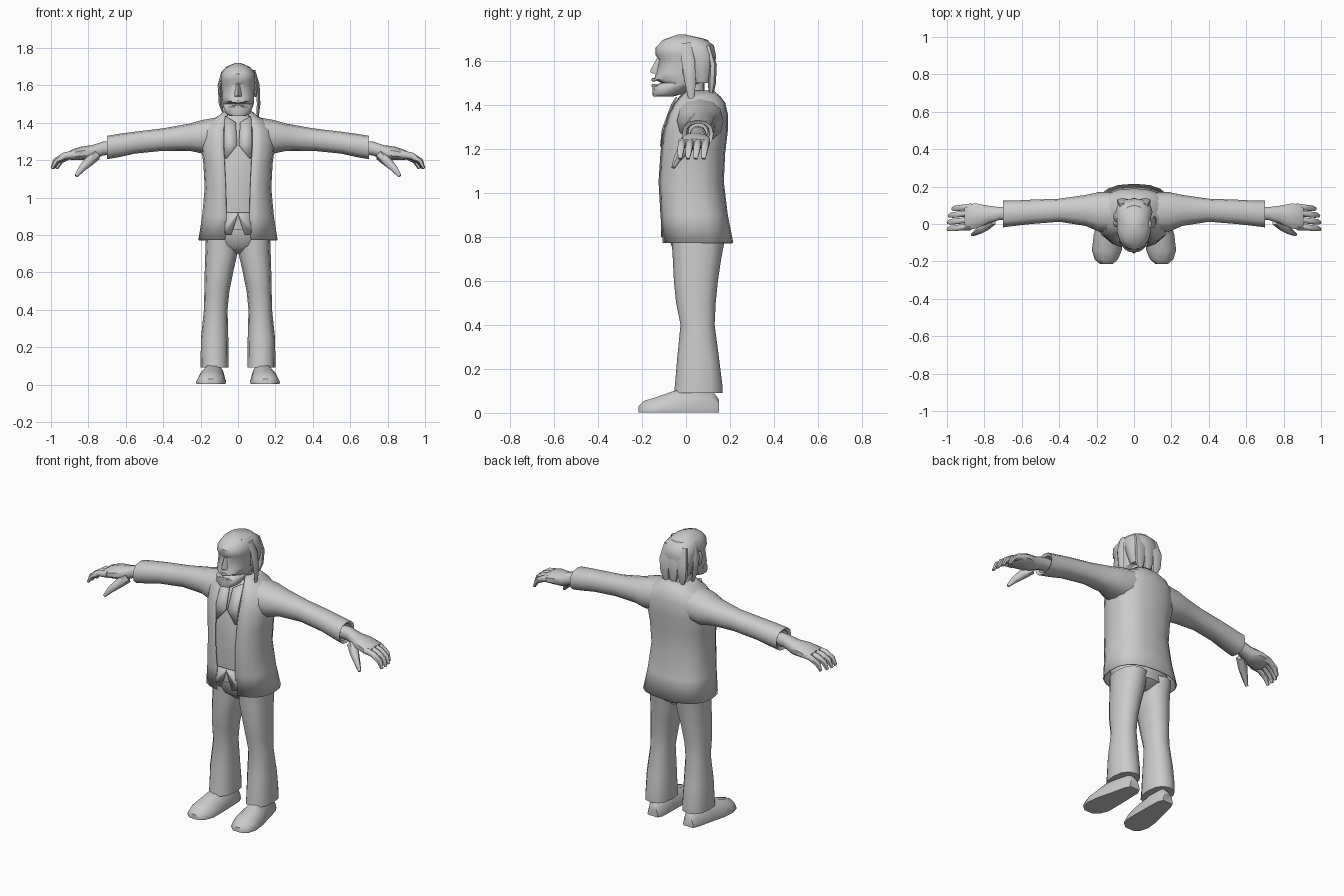
import bpy, bmesh, math
from mathutils import Vector

GREY = bpy.data.materials.new("plain_grey")
GREY.diffuse_color = (0.6, 0.6, 0.6, 1)


def spow(v, p):
    return math.copysign(abs(v) ** p, v)


def oval(u0, u1, v0, v1, n=12, p=0.85, gap=0):
    """Rounded section; a gap leaves it open around the low-v side."""
    a, b, cu, cv = (u1 - u0) / 2, (v1 - v0) / 2, (u0 + u1) / 2, (v0 + v1) / 2
    g = math.asin(min(1, (gap / a) ** (1 / p))) if gap else 0
    pts = []
    for i in range(n):
        t = -math.pi / 2 + g + (2 * math.pi - 2 * g) * i / ((n - 1) if gap else n)
        pts.append((cu + a * spow(math.cos(t), p), cv + b * spow(math.sin(t), p)))
    return pts


def flat_z(z, x0, x1, y0, y1, **k):
    return [(x, y, z) for x, y in oval(x0, x1, y0, y1, **k)]


def flat_x(x, y0, y1, z0, z1, **k):
    return [(x, y, z) for y, z in oval(y0, y1, z0, z1, **k)]


def loft(name, rings, caps=(True, True), closed=True, mirror=False, thick=0, angle=42):
    bm = bmesh.new()
    vs = [[bm.verts.new(p) for p in r] for r in rings]
    n = len(vs[0])
    for a, b in zip(vs, vs[1:]):
        for i in range(n if closed else n - 1):
            j = (i + 1) % n
            bm.faces.new((a[i], a[j], b[j], b[i]))
    if caps[0]:
        bm.faces.new(vs[0][::-1])
    if caps[1]:
        bm.faces.new(vs[-1])
    if closed:
        bmesh.ops.recalc_face_normals(bm, faces=bm.faces)
    me = bpy.data.meshes.new(name)
    bm.to_mesh(me)
    bm.free()
    me.materials.append(GREY)
    me.shade_smooth()
    me.set_sharp_from_angle(angle=math.radians(angle))
    ob = bpy.data.objects.new(name, me)
    bpy.context.collection.objects.link(ob)
    if thick:
        ob.modifiers.new("thickness", 'SOLIDIFY').thickness = thick
    if mirror:
        ob.modifiers.new("mirror", 'MIRROR')
    return ob


def strand(name, path, sizes, side=(1, 0, 0), n=6, mirror=False):
    """Tapered limb along a path; sizes are (half width along side, half depth)."""
    pts = [Vector(p) for p in path]
    rings = []
    for i, c in enumerate(pts):
        d = (pts[min(i + 1, len(pts) - 1)] - pts[max(i - 1, 0)]).normalized()
        s = Vector(side)
        s = (s - d * s.dot(d)).normalized()
        o = d.cross(s)
        w, h = sizes[i]
        rings.append([c + s * u + o * v for u, v in oval(-w, w, -h, h, n=n, p=1)])
    return loft(name, rings, mirror=mirror, angle=60)


# Trouser legs, flared at the hem, and the hips
legs = [(0.09, 0.05, 0.2, -0.055, 0.165), (0.13, 0.05, 0.2, -0.05, 0.165),
        (0.25, 0.052, 0.198, -0.04, 0.15), (0.4, 0.056, 0.182, -0.025, 0.13),
        (0.5, 0.046, 0.18, -0.045, 0.135), (0.6, 0.026, 0.178, -0.055, 0.145),
        (0.7, 0.003, 0.175, -0.06, 0.16), (0.78, 0.0, 0.172, -0.065, 0.175)]
loft("trouser_legs", [flat_z(*r) for r in legs], mirror=True)
loft("hips", [flat_z(0.7, -0.06, 0.06, -0.01, 0.11), flat_z(0.74, -0.165, 0.165, -0.06, 0.165),
              flat_z(0.82, -0.17, 0.17, -0.085, 0.17), flat_z(0.9, -0.16, 0.16, -0.085, 0.15)])

# Shoes, lofted heel to toe over a flat sole
shoe = [(0.15, 0.12, 0.035, 0.06), (0.12, 0.12, 0.05, 0.1), (0.02, 0.13, 0.064, 0.115),
        (-0.06, 0.14, 0.076, 0.098), (-0.14, 0.145, 0.08, 0.07), (-0.19, 0.148, 0.062, 0.055),
        (-0.215, 0.148, 0.032, 0.03)]
loft("shoes", [[(cx + w * u, y, max(h * v, 0.002)) for u, v in
                ((-0.95, 0), (-1, 0.2), (-0.78, 0.65), (-0.35, 1), (0.35, 1), (0.78, 0.65), (1, 0.2), (0.95, 0))]
               for y, cx, w, h in shoe], mirror=True)

# Shirt body with a narrowing neckline
shirt = [(0.83, 0.16, -0.1, 0.16), (0.95, 0.155, -0.108, 0.14), (1.1, 0.155, -0.11, 0.14),
         (1.25, 0.165, -0.1, 0.16), (1.35, 0.14, -0.075, 0.16), (1.41, 0.1, -0.05, 0.14),
         (1.44, 0.065, -0.03, 0.11)]
loft("shirt", [flat_z(z, -w, w, a, b) for z, w, a, b in shirt])
# Pointed shirt tails and collar points
loft("shirt_tails", [[(0.0, -0.108, 0.92), (0.07, -0.104, 0.92)],
                     [(0.004, -0.108, 0.9), (0.07, -0.108, 0.84)],
                     [(0.035, -0.108, 0.8), (0.072, -0.1, 0.8)]],
     caps=(False, False), closed=False, mirror=True, thick=0.006)
loft("shirt_collar", [[(0.012, -0.062, 1.4), (0.07, -0.04, 1.435)],
                      [(0.004, -0.105, 1.28), (0.075, -0.1, 1.3)],
                      [(0.06, -0.112, 1.21), (0.07, -0.108, 1.21)]],
     caps=(False, False), closed=False, mirror=True, thick=0.006)

# Open jacket, hem to collar
jacket = [(0.772, 0.212, -0.11, 0.215, 0.07), (0.9, 0.192, -0.12, 0.19, 0.062),
          (1.05, 0.178, -0.13, 0.172, 0.066), (1.18, 0.185, -0.122, 0.178, 0.072),
          (1.28, 0.198, -0.11, 0.19, 0.078), (1.36, 0.19, -0.085, 0.19, 0.078),
          (1.41, 0.15, -0.06, 0.178, 0.07), (1.44, 0.1, -0.035, 0.155, 0.06),
          (1.465, 0.072, -0.015, 0.125, 0.05)]
loft("jacket_body", [flat_z(z, -w, w, a, b, n=19, p=0.8, gap=g) for z, w, a, b, g in jacket],
     caps=(False, False), closed=False, thick=0.006)

# Sleeves with an open, slightly flared cuff
sleeve = [(0.07, -0.045, 0.17, 1.24, 1.435), (0.19, -0.04, 0.17, 1.235, 1.415),
          (0.26, -0.01, 0.155, 1.25, 1.395), (0.4, 0.012, 0.135, 1.25, 1.37),
          (0.55, 0.0, 0.13, 1.235, 1.352), (0.64, -0.01, 0.125, 1.215, 1.34),
          (0.7, -0.018, 0.125, 1.205, 1.33)]
loft("sleeves", [flat_x(*r) for r in sleeve] + [flat_x(0.69, 0.0, 0.108, 1.222, 1.315),
     flat_x(0.64, 0.01, 0.1, 1.235, 1.315)], mirror=True)

# Hands: wrist and palm, then drooping fingers and a thumb
palm = [(0.62, 0.02, 0.09, 1.235, 1.305), (0.72, 0.02, 0.092, 1.225, 1.3),
        (0.78, 0.0, 0.1, 1.2, 1.28), (0.84, -0.025, 0.112, 1.2, 1.272),
        (0.89, -0.035, 0.11, 1.2, 1.255), (0.905, -0.03, 0.105, 1.205, 1.245)]
loft("hands", [flat_x(*r, n=10) for r in palm], mirror=True)
for i, name in enumerate(("index", "middle", "ring", "little")):
    y, r = -0.016 + 0.036 * i, (0.0, 0.0, -0.006, -0.025)[i]
    strand(name + "_fingers", [(0.87, y, 1.23), (0.93 + r, y - 0.003, 1.222),
           (0.975 + r, y - 0.008, 1.195), (0.995 + r, y - 0.012, 1.155)],
           [(0.02, 0.022), (0.018, 0.019), (0.017, 0.016), (0.01, 0.008)], side=(0, 1, 0), mirror=True)
strand("thumbs", [(0.76, 0.02, 1.225), (0.8, -0.015, 1.19), (0.835, -0.04, 1.155), (0.865, -0.058, 1.115)],
       [(0.03, 0.028), (0.026, 0.026), (0.018, 0.019), (0.009, 0.009)], side=(0, 1, 0), mirror=True)

# Neck and head: jaw, mouth notch, nose, brow and crown
loft("neck", [flat_z(1.36, -0.07, 0.07, -0.03, 0.11), flat_z(1.43, -0.055, 0.055, -0.025, 0.085),
              flat_z(1.54, -0.055, 0.055, -0.03, 0.085)])
head = [(1.437, 0.045, -0.15, -0.06), (1.45, 0.068, -0.153, -0.02), (1.485, 0.08, -0.152, 0.05),
        (1.5, 0.084, -0.112, 0.08), (1.515, 0.086, -0.145, 0.085), (1.545, 0.088, -0.137, 0.1),
        (1.605, 0.09, -0.123, 0.11), (1.625, 0.094, -0.138, 0.115), (1.66, 0.092, -0.138, 0.118),
        (1.695, 0.07, -0.105, 0.1), (1.717, 0.018, -0.045, 0.0)]
loft("head", [flat_z(z, -w, w, a, b, n=14, p=0.9) for z, w, a, b in head])
loft("nose", [[(-0.022, -0.13, 1.54), (0, -0.16, 1.545), (0.022, -0.13, 1.54)],
              [(-0.018, -0.13, 1.56), (0, -0.161, 1.56), (0.018, -0.13, 1.56)],
              [(-0.009, -0.115, 1.615), (0, -0.13, 1.615), (0.009, -0.115, 1.615)]])
for name, z in (("upper_lip", 1.514), ("lower_lip", 1.488)):
    strand(name, [(-0.042, -0.128, z - 0.002), (0, -0.15, z), (0.042, -0.128, z - 0.002)],
           [(0.003, 0.003), (0.009, 0.008), (0.003, 0.003)], side=(0, 0, 1))
strand("ears", [(0.09, 0.0, 1.62), (0.1, 0.005, 1.59), (0.092, -0.005, 1.54)],
       [(0.008, 0.012), (0.01, 0.022), (0.006, 0.01)], mirror=True)

# Swept-back hair and the hanging locks
hair = [(1.5, 0.075, 0.03, 0.115), (1.56, 0.092, 0.01, 0.128), (1.62, 0.099, -0.01, 0.137),
        (1.67, 0.09, -0.06, 0.127), (1.7, 0.062, -0.08, 0.085), (1.719, 0.015, -0.04, 0.0)]
loft("hair_cap", [flat_z(z, -w, w, a, b) for z, w, a, b in hair])
for x, end, z in ((-0.06, -0.05, 1.43), (0.0, 0.012, 1.4), (0.058, 0.048, 1.42)):
    strand("back_hair_lock", [(x * 0.9, 0.1, 1.67), (x, 0.122, 1.58), (x, 0.118, 1.5), (end, 0.11, z)],
           [(0.025, 0.012), (0.036, 0.018), (0.03, 0.018), (0.006, 0.005)])
strand("side_hair_lock", [(0.085, 0.0, 1.68), (0.107, 0.01, 1.6), (0.11, 0.02, 1.5), (0.103, 0.025, 1.4)],
       [(0.008, 0.022), (0.01, 0.03), (0.011, 0.025), (0.005, 0.008)])
strand("temple_lock", [(-0.085, 0.03, 1.66), (-0.1, 0.04, 1.6), (-0.094, 0.05, 1.5), (-0.075, 0.05, 1.44)],
       [(0.008, 0.018), (0.01, 0.03), (0.01, 0.022), (0.004, 0.006)])
